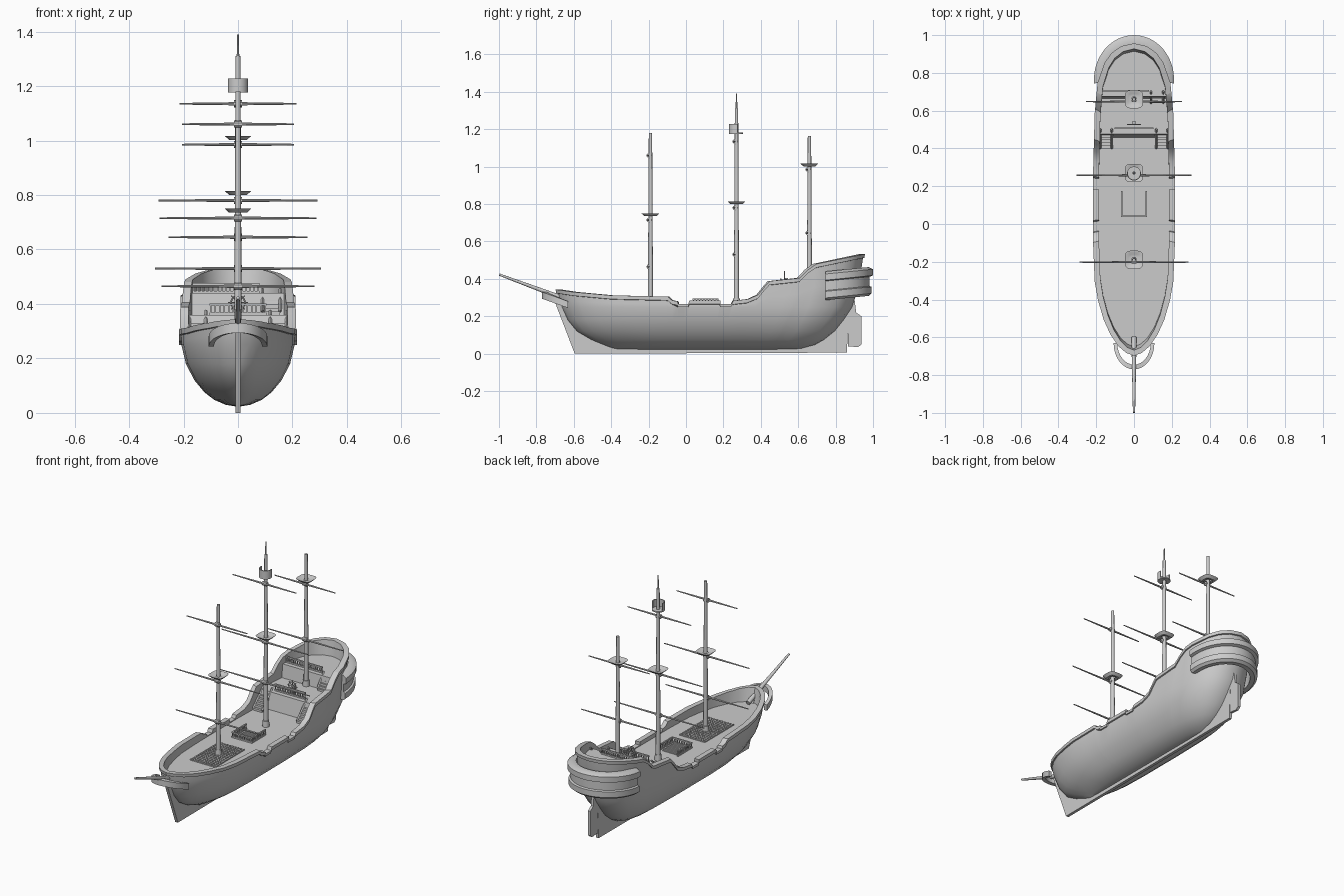
import bpy, bmesh, math
from mathutils import Vector, Matrix

if "Cube" in bpy.data.objects:
    bpy.data.objects.remove(bpy.data.objects["Cube"])

GREY = (0.6, 0.6, 0.6, 1)
mat = bpy.data.materials.new("weathered grey")
mat.use_nodes = True
mat.diffuse_color = GREY
mat.node_tree.nodes["Principled BSDF"].inputs["Base Color"].default_value = GREY


def finish(name, bm, angle=35):
    bmesh.ops.recalc_face_normals(bm, faces=bm.faces)
    me = bpy.data.meshes.new(name)
    bm.to_mesh(me)
    bm.free()
    me.materials.append(mat)
    ob = bpy.data.objects.new(name, me)
    bpy.context.collection.objects.link(ob)
    bpy.ops.object.select_all(action="DESELECT")
    bpy.context.view_layer.objects.active = ob
    ob.select_set(True)
    bpy.ops.object.shade_smooth_by_angle(angle=math.radians(angle))
    return ob


def interp(table, v):
    if v <= table[0][0]:
        return table[0][1]
    for (a, p), (b, q) in zip(table, table[1:]):
        if v <= b:
            return p + (q - p) * (v - a) / (b - a)
    return table[-1][1]


def box(bm, lo, hi):
    lo, hi = Vector(lo), Vector(hi)
    m = Matrix.Translation((lo + hi) / 2) @ Matrix.Diagonal((*(hi - lo), 1))
    bmesh.ops.create_cube(bm, size=1, matrix=m)


def rod(bm, p, q, r1, r2, sides=12):
    p, q = Vector(p), Vector(q)
    turn = (q - p).to_track_quat("Z", "Y").to_matrix().to_4x4()
    bmesh.ops.create_cone(bm, cap_ends=True, segments=sides, radius1=r1, radius2=r2,
                          depth=(q - p).length, matrix=Matrix.Translation((p + q) / 2) @ turn)


def loft(bm, rings, closed=True):
    rows = [[bm.verts.new(p) for p in ring] for ring in rings]
    n = len(rows[0])
    for a, b in zip(rows, rows[1:]):
        for j in range(n if closed else n - 1):
            k = (j + 1) % n
            bm.faces.new((a[j], a[k], b[k], b[j]))
    return rows


def slab(name, outline, half):
    bm = bmesh.new()
    rows = loft(bm, [[(x, y, z) for y, z in outline] for x in (-half, half)])
    for row in rows:
        bm.faces.new(row)
    finish(name, bm)


# Hull: rail height, plan width, section fullness and end rake
RAIL = [(-.7, .345), (-.6, .33), (-.4, .312), (-.09, .305), (-.065, .285), (-.035, .28),
        (-.03, .265), (.025, .265), (.03, .285), (.2, .285), (.203, .265), (.265, .265),
        (.27, .283), (.35, .292), (.4, .315), (.44, .365), (.46, .388), (.62, .405),
        (.66, .45), (.7, .48), (.96, .535)]
PLAN = [(-.69, 0), (-.675, .04), (-.64, .08), (-.58, .12), (-.5, .155), (-.4, .183), (-.3, .2),
        (-.1, .208), (.3, .208), (.6, .2), (.75, .185), (.85, .15), (.9, .115), (.935, .065), (.95, 0)]
FULL = [(.022, 0), (.03, .22), (.048, .42), (.075, .59), (.12, .77), (.18, .92), (.25, 1)]
BOW = [(.022, -.38), (.05, -.45), (.1, -.57), (.18, -.635), (.27, -.675), (.345, -.69)]
STERN = [(.022, .6), (.05, .7), (.1, .78), (.2, .86), (.3, .92), (.4, .93), (.54, .95)]
DECK = [(.5, .26), (.502, .36), (.7, .36), (.702, .44)]


def hull_point(y0, z, off=0):
    u = (y0 + .69) / 1.64
    y = interp(BOW, z) + u * (interp(STERN, z) - interp(BOW, z))
    return (interp(PLAN, y0) * interp(FULL, z) * (1 + 5 * off), .13 + (y - .13) * (1 + 1.2 * off), z)


stations = sorted({round(y, 3) for t in (RAIL, PLAN, DECK) for y, _ in t if -.69 <= y <= .95}
                  | {-.2, 0, .1, .55, .8})
rings = []
for y in stations:
    top, deck = interp(RAIL, y), interp(DECK, y)
    half = [hull_point(y, z) for z, _ in FULL]
    half += [hull_point(y, .25 + (top - .022 - .25) * k) if top > .28 else hull_point(y, .25)
             for k in (.5, 1)]
    half += [hull_point(y, max(top - .02, .25), .008), hull_point(y, top, .008),
             hull_point(y, top, -.022), hull_point(y, min(deck, top - .003), -.022)]
    rings.append(half + [(-x, yy, z) for x, yy, z in reversed(half)])
bm = bmesh.new()
loft(bm, rings)
bmesh.ops.remove_doubles(bm, verts=bm.verts, dist=.0005)
finish("hull", bm)

slab("keel", [(-.71, .3), (-.595, 0), (.86, .006), (.87, .22), (.72, .07), (-.4, .06), (-.58, .16), (-.66, .3)], .009)
slab("rudder", [(.865, .04), (.92, .035), (.938, .05), (.938, .2), (.91, .22), (.9, .3), (.865, .3)], .008)

# Stern gallery: moulded horseshoe wrapped round the stern
SECTION = [(.78, .29), (.9, .288), (.97, .3), (.97, .335), (.92, .34), (.92, .39),
           (1, .395), (1, .428), (.9, .442), (.78, .442)]
rings = []
for i in range(25):
    a = math.radians(-95 + 190 * i / 24)
    ring = []
    for s, z in SECTION:
        y = .765 + .235 * s * math.cos(a)
        ring.append((.212 * s * math.sin(a), y, z + (y - .765) * .1))
    rings.append(ring)
bm = bmesh.new()
rows = loft(bm, rings)
bm.faces.new(rows[0])
bm.faces.new(rows[-1])
finish("stern_gallery", bm)

# Beakhead: U-shaped bar in front of the bow
rings = []
for i in range(17):
    a = math.radians(-90 + 180 * i / 16)
    c = math.cos(a)
    rings.append([(.108 * s * math.sin(a), -.63 - .14 * c * s, .262 + .05 * c + h)
                  for s, h in ((1, -.018), (1, .018), (.82, .018), (.82, -.018))])
bm = bmesh.new()
rows = loft(bm, rings)
bm.faces.new(rows[0])
bm.faces.new(rows[-1])
finish("beakhead", bm)

bm = bmesh.new()
rod(bm, (0, -.6, .275), (0, -.998, .423), .014, .006)
finish("bowsprit", bm)


# Masts with platforms and yards
def platform(bm, y, z):
    rings = []
    for r, h in ((.022, 0), (.033, 0), (.049, .015), (.044, .015), (.03, .005), (.012, .005)):
        ring = []
        for k in range(16):
            a = math.tau * (k + .5) / 16
            c, s = math.cos(a), math.sin(a)
            ring.append((r * math.copysign(abs(c) ** .55, c), y + r * math.copysign(abs(s) ** .55, s), z + h))
        rings.append(ring)
    loft(bm, rings)


def mast(name, y, foot, top, deck_z, yards):
    bm = bmesh.new()
    rod(bm, (0, y, foot - .02), (0, y, top), .014, .009)
    rod(bm, (0, y, foot - .01), (0, y, foot + .035), .021, .018)
    finish(name + "_mast", bm)
    bm = bmesh.new()
    platform(bm, y, deck_z)
    finish(name + "_platform", bm)
    bm = bmesh.new()
    for z, half in yards:
        for s in (-1, 1):
            rod(bm, (0, y - .012, z), (s * half, y - .012, z), .006, .003, 8)
        rod(bm, (-.014, y - .008, z), (.014, y - .008, z), .013, .013, 10)
    finish(name + "_yards", bm)


mast("fore", -.19, .26, 1.18, .735, [(.465, .28), (.715, .288), (1.06, .205)])
mast("main", .27, .26, 1.31, .8, [(.53, .305), (.78, .292), (1.135, .215)])
mast("mizzen", .66, .36, 1.165, 1.002, [(.645, .255), (.985, .205)])
bm = bmesh.new()
rod(bm, (0, .27, 1.3), (0, .27, 1.39), .005, .003, 8)
finish("main_topmast", bm)

# Lookout basket: round floor with a wall on the forward side
bm = bmesh.new()
rod(bm, (0, .267, 1.176), (0, .267, 1.183), .037, .037, 24)
rings = []
for i in range(17):
    a = math.radians(165 + 210 * i / 16)
    rings.append([(r * math.cos(a), .267 + r * math.sin(a), z)
                  for r, z in ((.037, 1.18), (.037, 1.228), (.032, 1.228), (.032, 1.18))])
rows = loft(bm, rings)
bm.faces.new(rows[0])
bm.faces.new(rows[-1])
finish("lookout_basket", bm)


# Railings
def railing(bm, p, q, height, n):
    p, q = Vector(p), Vector(q)
    t, up = Vector((.004, .004, 0)), Vector((0, 0, height))
    for h in (0, height - .008):
        lift = Vector((0, 0, h))
        box(bm, p - t + lift, q + t + lift + Vector((0, 0, .008)))
    for i in range(n + 1):
        c = p.lerp(q, i / n)
        box(bm, c - t * .7, c + t * .7 + up)


bm = bmesh.new()
railing(bm, (-.165, .705, .44), (.075, .705, .44), .037, 16)
finish("poop_railing", bm)
bm = bmesh.new()
railing(bm, (-.1, .506, .36), (.1, .506, .36), .042, 12)
finish("quarterdeck_railing", bm)
bm = bmesh.new()
for s in (-1, 1):
    railing(bm, (s * .065, .04, .26), (s * .065, .17, .26), .035, 8)
railing(bm, (-.065, .04, .26), (.065, .04, .26), .035, 8)
finish("hatch_railing", bm)


# Ladders and gratings
def stairs(name, x0, x1, y0, y1, z0, z1, n):
    bm = bmesh.new()
    for i in range(n):
        y = y0 + (y1 - y0) * i / n
        box(bm, (x0, y, z0), (x1, y1, z0 + (z1 - z0) * (i + 1) / n))
    for x in (x0, x1):
        rod(bm, (x, y0, z0 + .015), (x, y1, z1 + .015), .006, .006, 4)
    finish(name, bm)


stairs("left_stairs", .118, .178, .4, .503, .258, .36, 7)
stairs("right_stairs", -.178, -.118, .4, .503, .258, .36, 7)
stairs("poop_stairs", .09, .155, .64, .703, .358, .44, 6)

bm = bmesh.new()
for i in range(9):
    box(bm, (-.047, .05 + i * .013, .259), (.047, .058 + i * .013, .266))
finish("hatch_slats", bm)
bm = bmesh.new()
for i in range(10):
    x = -.082 + i * .0182
    box(bm, (x - .004, -.34, .259), (x + .004, -.06, .267))
for i in range(16):
    y = -.336 + i * .0181
    box(bm, (-.086, y - .004, .259), (.086, y + .004, .266))
finish("deck_grating", bm)

# Steering wheel on its post
bm = bmesh.new()
box(bm, (-.008, .53, .36), (.008, .545, .405))
for k in range(8):
    a, b = math.tau * k / 8, math.tau * (k + 1) / 8
    rod(bm, (0, .527, .405), (.036 * math.cos(a), .527, .405 + .036 * math.sin(a)), .002, .002, 6)
    rod(bm, (.027 * math.cos(a), .527, .405 + .027 * math.sin(a)),
        (.027 * math.cos(b), .527, .405 + .027 * math.sin(b)), .003, .003, 6)
finish("steering_wheel", bm)
